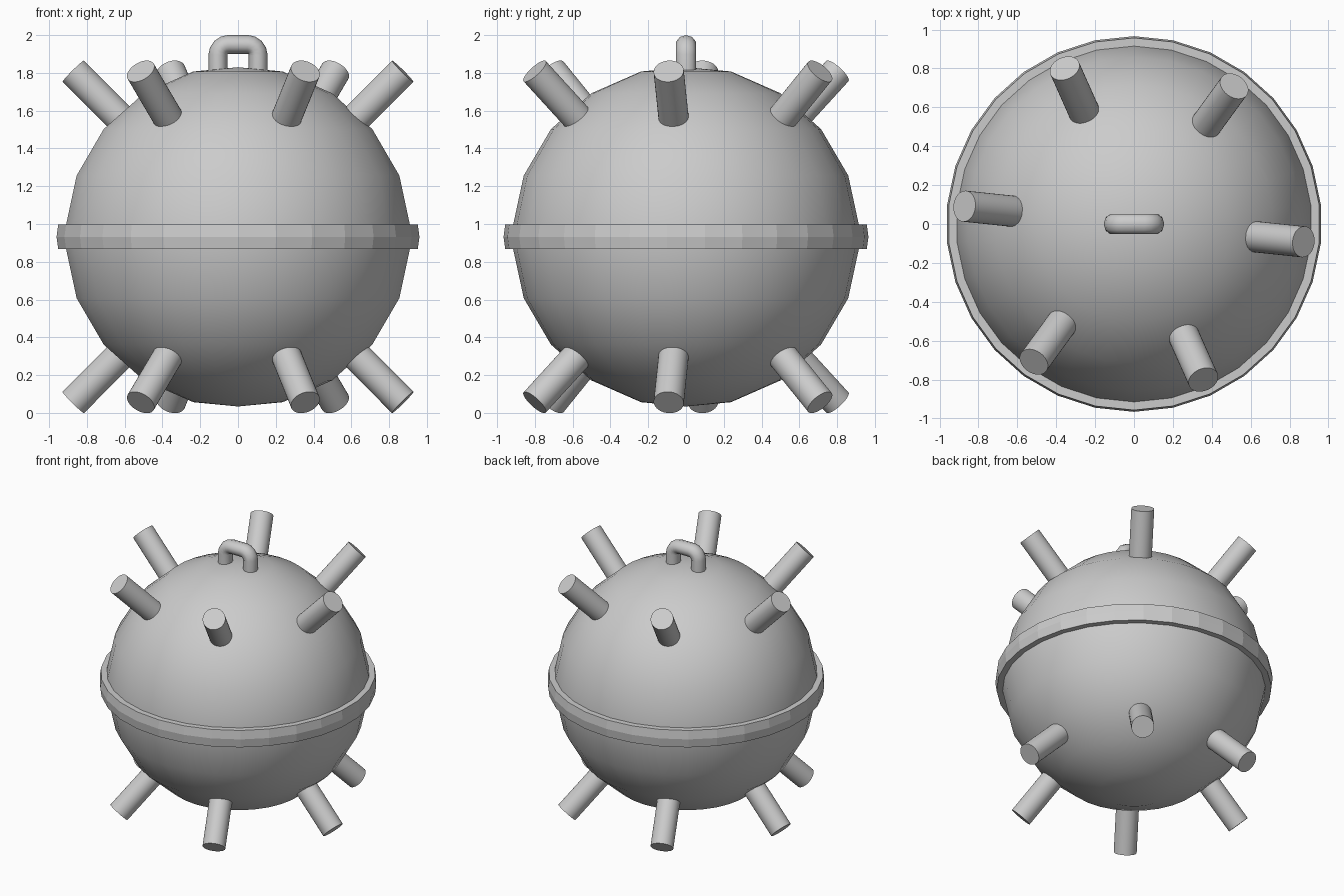
import bpy, bmesh, math
from mathutils import Vector, Matrix

if "Cube" in bpy.data.objects:
    bpy.data.objects.remove(bpy.data.objects["Cube"])

CZ = 0.932      # height of the ball centre
SIDES = 30


def add_mesh(name, bm, angle=40):
    bmesh.ops.remove_doubles(bm, verts=bm.verts, dist=1e-4)
    bmesh.ops.recalc_face_normals(bm, faces=bm.faces)
    me = bpy.data.meshes.new(name)
    bm.to_mesh(me)
    bm.free()
    ob = bpy.data.objects.new(name, me)
    bpy.context.collection.objects.link(ob)
    smooth(ob, angle)
    return ob


def smooth(ob, angle):
    bpy.ops.object.select_all(action='DESELECT')
    ob.select_set(True)
    bpy.context.view_layer.objects.active = ob
    bpy.ops.object.shade_smooth_by_angle(angle=math.radians(angle))


def lathe(name, profile, closed=False, angle=40):
    """Spin (radius, z) points around z, with a corner on the y axis."""
    bm = bmesh.new()
    start = Matrix.Rotation(math.pi / 2, 3, 'Z')
    vs = [bm.verts.new(start @ Vector((r, 0, z + CZ))) for r, z in profile]
    edges = [bm.edges.new(p) for p in zip(vs, vs[1:])]
    if closed:
        edges.append(bm.edges.new((vs[-1], vs[0])))
    bmesh.ops.spin(bm, geom=vs + edges, cent=(0, 0, 0), axis=(0, 0, 1),
                   angle=math.tau, steps=SIDES, use_merge=True)
    return add_mesh(name, bm, angle)


# Ball body, slightly flattened at both poles
R = 0.92
upper = [(R * math.cos(math.radians(a)), R * math.sin(math.radians(a)) * 0.985)
         for a in (3, 21, 39, 57, 75)] + [(0, 0.898)]
lathe("ball_body", [(r, -z) for r, z in reversed(upper)] + upper)

# Raised band around the middle
lathe("middle_band", [(0.90, -0.065), (0.957, -0.065), (0.966, 0),
                      (0.957, 0.065), (0.90, 0.065)], closed=True, angle=5)

# Twelve rods pointing outward, six above and six below
for level, tilt in (("upper", 45), ("lower", -45)):
    for i in range(6):
        az, el = math.radians(-6 + 60 * i), math.radians(tilt)
        d = Vector((math.cos(az) * math.cos(el), math.sin(az) * math.cos(el), math.sin(el)))
        bm = bmesh.new()
        bmesh.ops.create_cone(bm, cap_ends=True, segments=32, radius1=0.08,
                              radius2=0.08, depth=0.44)
        bm.transform(Matrix.Translation(Vector((0, 0, CZ)) + d * 1.02)
                     @ d.to_track_quat('Z', 'Y').to_matrix().to_4x4())
        add_mesh(f"{level}_rod_{i + 1}", bm)

# Lifting handle on top: a round bar bent into an arch
half, top, bend = 0.106, 1.95, 0.055
right = [(half, 1.76)] + [
    (half - bend + bend * math.cos(t), top - bend + bend * math.sin(t))
    for t in (math.radians(a) for a in (0, 22.5, 45, 67.5, 90))]
path = [(-x, z) for x, z in right] + right[::-1]
cu = bpy.data.curves.new("lifting_handle", 'CURVE')
cu.dimensions = '3D'
cu.bevel_depth = 0.05
cu.bevel_resolution = 3
cu.use_fill_caps = True
sp = cu.splines.new('POLY')
sp.points.add(len(path) - 1)
for p, (x, z) in zip(sp.points, path):
    p.co = (x, 0, z, 1)
handle = bpy.data.objects.new("lifting_handle", cu)
bpy.context.collection.objects.link(handle)
handle.scale.y = 1.1
bpy.ops.object.select_all(action='DESELECT')
handle.select_set(True)
bpy.context.view_layer.objects.active = handle
bpy.ops.object.convert(target='MESH')
smooth(bpy.context.view_layer.objects.active, 50)
